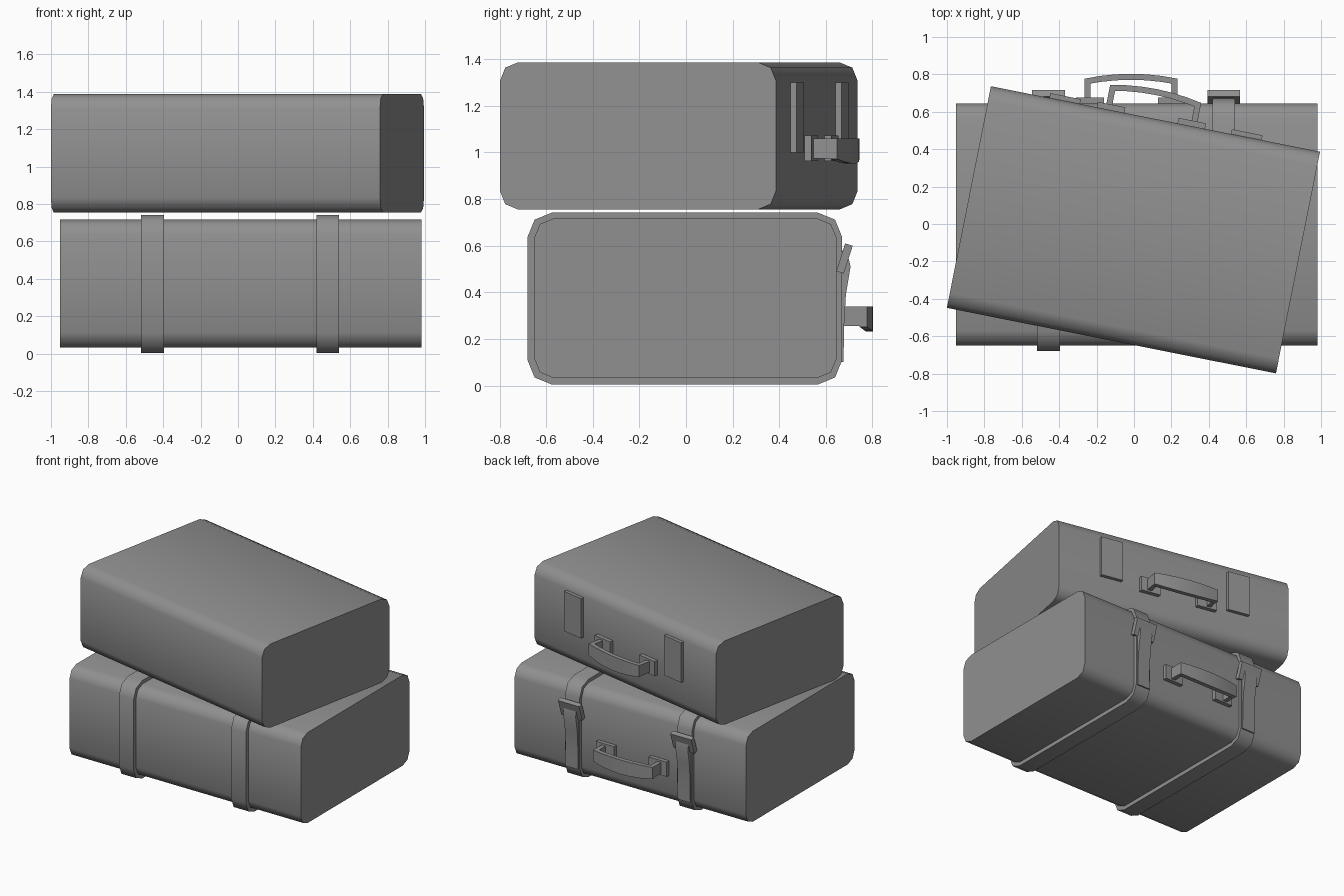
import bpy, bmesh, math
from mathutils import Matrix, Vector

if "Cube" in bpy.data.objects:
    bpy.data.objects.remove(bpy.data.objects["Cube"], do_unlink=True)

# Single flat material
GREY = (0.28, 0.28, 0.28, 1)
mat = bpy.data.materials.new("luggage grey")
mat.use_nodes = True
mat.diffuse_color = GREY
mat.node_tree.nodes["Principled BSDF"].inputs["Base Color"].default_value = GREY


def finish(bm, name, place, smooth=None):
    bmesh.ops.recalc_face_normals(bm, faces=bm.faces)
    bm.transform(place)
    mesh = bpy.data.meshes.new(name)
    bm.to_mesh(mesh)
    bm.free()
    mesh.materials.append(mat)
    obj = bpy.data.objects.new(name, mesh)
    bpy.context.collection.objects.link(obj)
    if smooth:
        bpy.ops.object.select_all(action='DESELECT')
        obj.select_set(True)
        bpy.context.view_layer.objects.active = obj
        bpy.ops.object.shade_smooth_by_angle(angle=math.radians(smooth))
    return obj


def loft(name, rings, place, closed=False, smooth=None):
    """Skin equal-length rings; cap the ends unless the loft is closed."""
    bm = bmesh.new()
    loops = [[bm.verts.new(p) for p in ring] for ring in rings]
    n = len(loops[0])
    pairs = list(zip(loops, loops[1:]))
    if closed:
        pairs.append((loops[-1], loops[0]))
    else:
        bm.faces.new(loops[0])
        bm.faces.new(loops[-1])
    for a, b in pairs:
        for i in range(n):
            j = (i + 1) % n
            bm.faces.new((a[i], a[j], b[j], b[i]))
    return finish(bm, name, place, smooth)


def box(name, center, size, place, tilt=0):
    bm = bmesh.new()
    bmesh.ops.create_cube(bm, size=1)
    bm.transform(Matrix.Translation(center) @ Matrix.Rotation(tilt, 4, 'X')
                 @ Matrix.Diagonal((*size, 1)))
    return finish(bm, name, place)


def rounded(y0, y1, z0, z1, r):
    """Rectangle in the YZ plane with two-step rounded corners."""
    k = r * 0.29
    pts = []
    for y, sy, z, sz, flip in ((y1, -1, z0, 1, True), (y1, -1, z1, -1, False),
                               (y0, 1, z1, -1, True), (y0, 1, z0, 1, False)):
        corner = [(y, z + sz * r), (y + sy * k, z + sz * k), (y + sy * r, z)]
        pts += corner[::-1] if flip else corner
    return pts


def at_x(profile, x):
    return [Vector((x, y, z)) for y, z in profile]


def prism(name, profile, x0, x1, place, smooth=None):
    return loft(name, [at_x(profile, x0), at_x(profile, x1)], place, smooth=smooth)


def handle(prefix, x, back, z, place):
    """Two mounts, two arms and a bowed grip; z is the top of the grip."""
    for side, s in (("right", -1), ("left", 1)):
        box(f"{prefix}_handle_mount_{side}", (x + s * 0.22, back + 0.012, z - 0.042),
            (0.15, 0.036, 0.11), place)
        box(f"{prefix}_handle_arm_{side}", (x + s * 0.232, back + 0.055, z - 0.043),
            (0.032, 0.11, 0.084), place)
    rings = []
    for i in range(7):
        t = i / 3 - 1
        bow = 1 - t * t
        y = back + 0.1 + 0.026 * bow
        low = z - 0.088 - 0.02 * bow
        px = x + 0.248 * t
        rings.append([Vector((px, y, low)), Vector((px, y + 0.032, low)),
                      Vector((px, y + 0.032, z)), Vector((px, y, z))])
    loft(f"{prefix}_handle_grip", rings, place, smooth=35)


# Lower suitcase
here = Matrix.Identity(4)
shell = rounded(-0.65, 0.645, 0.033, 0.716, 0.08)
prism("lower_case", shell, -0.952, 0.98, here, smooth=60)
handle("lower", -0.016, 0.645, 0.34, here)

# Straps with hanging tail and tilted buckle
band = rounded(-0.68, 0.67, 0.004, 0.742, 0.105)
inner = rounded(-0.645, 0.64, 0.038, 0.711, 0.08)
tail = [(0.65, 0.10), (0.676, 0.10), (0.678, 0.25), (0.686, 0.39),
        (0.706, 0.51), (0.69, 0.58), (0.65, 0.58)]
for side, x in (("right", -0.457), ("left", 0.48)):
    a, b = x - 0.061, x + 0.061
    loft(f"strap_{side}", [at_x(band, a), at_x(band, b), at_x(inner, b), at_x(inner, a)],
         here, closed=True, smooth=60)
    prism(f"strap_tail_{side}", tail, x - 0.052, x + 0.052, here, smooth=35)
    box(f"buckle_{side}", (x, 0.68, 0.545), (0.175, 0.034, 0.125), here, tilt=-0.31)

# Upper suitcase, turned on top of the lower one
turned = Matrix.Translation((-0.003, -0.031, 0)) @ Matrix.Rotation(math.radians(-11.25), 4, 'Z')
prism("upper_case", rounded(-0.604, 0.604, 0.755, 1.387, 0.08), -0.897, 0.897, turned, smooth=60)
handle("upper", -0.025, 0.604, 1.06, turned)
for side, s in (("right", -1), ("left", 1)):
    box(f"latch_plate_{side}", (s * 0.495, 0.612, 1.15), (0.167, 0.036, 0.30), turned)
